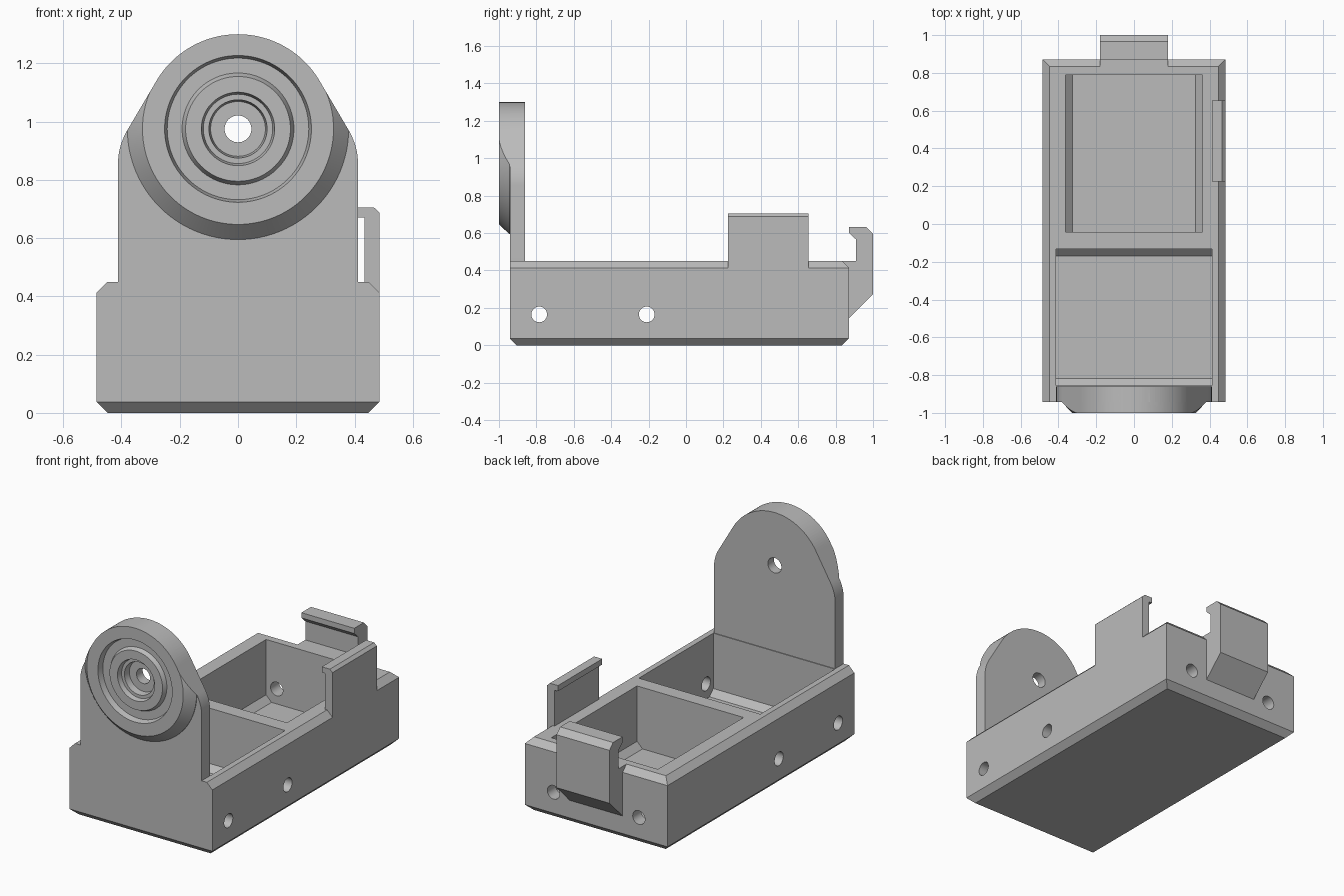
import bpy, bmesh, math
from mathutils import Vector

if "Cube" in bpy.data.objects:
    bpy.data.objects.remove(bpy.data.objects["Cube"], do_unlink=True)

grey = bpy.data.materials.new("plain grey")
grey.use_nodes = True
COLOUR = (0.5, 0.5, 0.5, 1)
grey.diffuse_color = COLOUR
grey.node_tree.nodes["Principled BSDF"].inputs["Base Color"].default_value = COLOUR


def loft(name, rings, wrap=False):
    """Skin a list of equal-length rings into a closed solid."""
    bm = bmesh.new()
    loops = [[bm.verts.new(p) for p in ring] for ring in rings]
    n = len(loops[0])
    pairs = list(zip(loops, loops[1:]))
    if wrap:
        pairs.append((loops[-1], loops[0]))
    else:
        bm.faces.new(loops[0])
        bm.faces.new(loops[-1])
    for a, b in pairs:
        for i in range(n):
            j = (i + 1) % n
            bm.faces.new((a[i], a[j], b[j], b[i]))
    bmesh.ops.recalc_face_normals(bm, faces=bm.faces)
    mesh = bpy.data.meshes.new(name)
    bm.to_mesh(mesh)
    bm.free()
    mesh.materials.append(grey)
    ob = bpy.data.objects.new(name, mesh)
    bpy.context.collection.objects.link(ob)
    return ob


def rect(x, y0, y1, z):
    return [(-x, y0, z), (x, y0, z), (x, y1, z), (-x, y1, z)]


def prism_y(name, profile, y0, y1):
    return loft(name, [[(x, y, z) for x, z in profile] for y in (y0, y1)])


def prism_x(name, profile, x0, x1):
    return loft(name, [[(x, y, z) for y, z in profile] for x in (x0, x1)])


def circle(r, u=0, v=0, n=96):
    return [(u + r * math.cos(t * math.tau / n), v + r * math.sin(t * math.tau / n))
            for t in range(n)]


def boolean(ob, tool, operation):
    """Apply a boolean and discard the tool."""
    bpy.ops.object.select_all(action='DESELECT')
    bpy.context.view_layer.objects.active = ob
    ob.select_set(True)
    mod = ob.modifiers.new("cut", 'BOOLEAN')
    mod.operation, mod.solver, mod.object = operation, 'EXACT', tool
    bpy.ops.object.modifier_apply(modifier=mod.name)
    bpy.data.objects.remove(tool, do_unlink=True)


# Tray body, chamfered round the bottom and on three top edges
W, FRONT, BACK, TOP, C = 0.485, -0.942, 0.872, 0.45, 0.037
tray = loft("tray", [
    rect(W - C, FRONT + C, BACK - C, 0),
    rect(W, FRONT, BACK, C),
    rect(W, FRONT, BACK, TOP - C),
    rect(W - C, FRONT, BACK - C, TOP)])

# Front compartment, with sloped floor edges at its ends
FLOOR = 0.073
boolean(tray, loft("front_pocket", [
    rect(0.413, -0.855 + C, -0.132 - C, FLOOR),
    rect(0.413, -0.855, -0.132, FLOOR + C),
    rect(0.413, -0.855, -0.132, 0.6)]), 'DIFFERENCE')
# Rear compartment, with sloped floor edges at its sides
boolean(tray, loft("rear_pocket", [
    rect(0.362 - C, -0.042, 0.79, FLOOR),
    rect(0.362, -0.042, 0.79, FLOOR + C),
    rect(0.362, -0.042, 0.79, 0.6)]), 'DIFFERENCE')

# Screw holes through the sides and the back wall
HOLE_R, HOLE_Z = 0.042, 0.165
for y in (-0.785, -0.21):
    boolean(tray, prism_x("side_hole", circle(HOLE_R, y, HOLE_Z, 32), -0.6, 0.6), 'DIFFERENCE')
for x in (-0.29, 0.29):
    boolean(tray, prism_y("back_hole", circle(HOLE_R, x, HOLE_Z, 32), 0.7, 0.95), 'DIFFERENCE')

# Outline of the front plate: straight sides, fillets and a round top
HUB_Z, HUB_R, SIDE, FILLET = 0.975, 0.325, 0.412, 0.224
right = [(SIDE, TOP)]
for i in range(9):
    a = math.radians(30) * i / 8
    right.append((SIDE - FILLET + FILLET * math.cos(a), 0.855 + FILLET * math.sin(a)))
for i in range(24):
    a = math.radians(30 + 60 * i / 24)
    right.append((HUB_R * math.cos(a), HUB_Z + HUB_R * math.sin(a)))
outline = right + [(0, HUB_Z + HUB_R)] + [(-x, z) for x, z in reversed(right)]

PLATE_BACK = -0.86
plate = prism_y("front_plate", outline, FRONT, PLATE_BACK)
boolean(plate, prism_y("hub_opening", circle(0.3, 0, HUB_Z), -1.1, -0.7), 'DIFFERENCE')

# Turned hub: bevelled rim, ring groove, stepped recess and through hole
hub_profile = [
    (0.38, PLATE_BACK), (0.38, -0.945), (0.328, -1.0), (0.252, -1.0),
    (0.243, -0.965), (0.192, -0.965), (0.18, -0.99), (0.126, -0.99),
    (0.119, -0.96), (0.1, -0.96), (0.094, -0.92), (0.046, -0.92),
    (0.046, PLATE_BACK)]
hub = loft("hub", [[(x, y, z) for x, z in circle(r, 0, HUB_Z)] for r, y in hub_profile],
           wrap=True)
boolean(hub, prism_y("hub_trim", outline, -1.2, -0.7), 'INTERSECT')
boolean(plate, hub, 'UNION')

# Left side clip, hooked inward
side_profile = [(0.435, 0.38), (W, 0.38), (W, 0.688), (0.467, 0.705),
                (0.412, 0.705), (0.412, 0.67), (0.435, 0.67)]
side_clip = prism_y("side_clip", side_profile, 0.225, 0.655)

# Back clip, hooked forward
back_profile = [(0.835, 0.40), (0.835, TOP), (0.91, TOP), (0.91, 0.565),
                (0.872, 0.6), (0.872, 0.632), (0.965, 0.632), (1.0, 0.597),
                (1.0, 0.272), (0.872, 0.145), (0.86, 0.145), (0.86, 0.40)]
back_clip = prism_x("back_clip", back_profile, -0.18, 0.18)

# Smooth the curved walls, keep edges sharp
bpy.ops.object.select_all(action='DESELECT')
for ob in (tray, plate, side_clip, back_clip):
    ob.select_set(True)
bpy.context.view_layer.objects.active = tray
bpy.ops.object.shade_smooth_by_angle(angle=math.radians(20))
